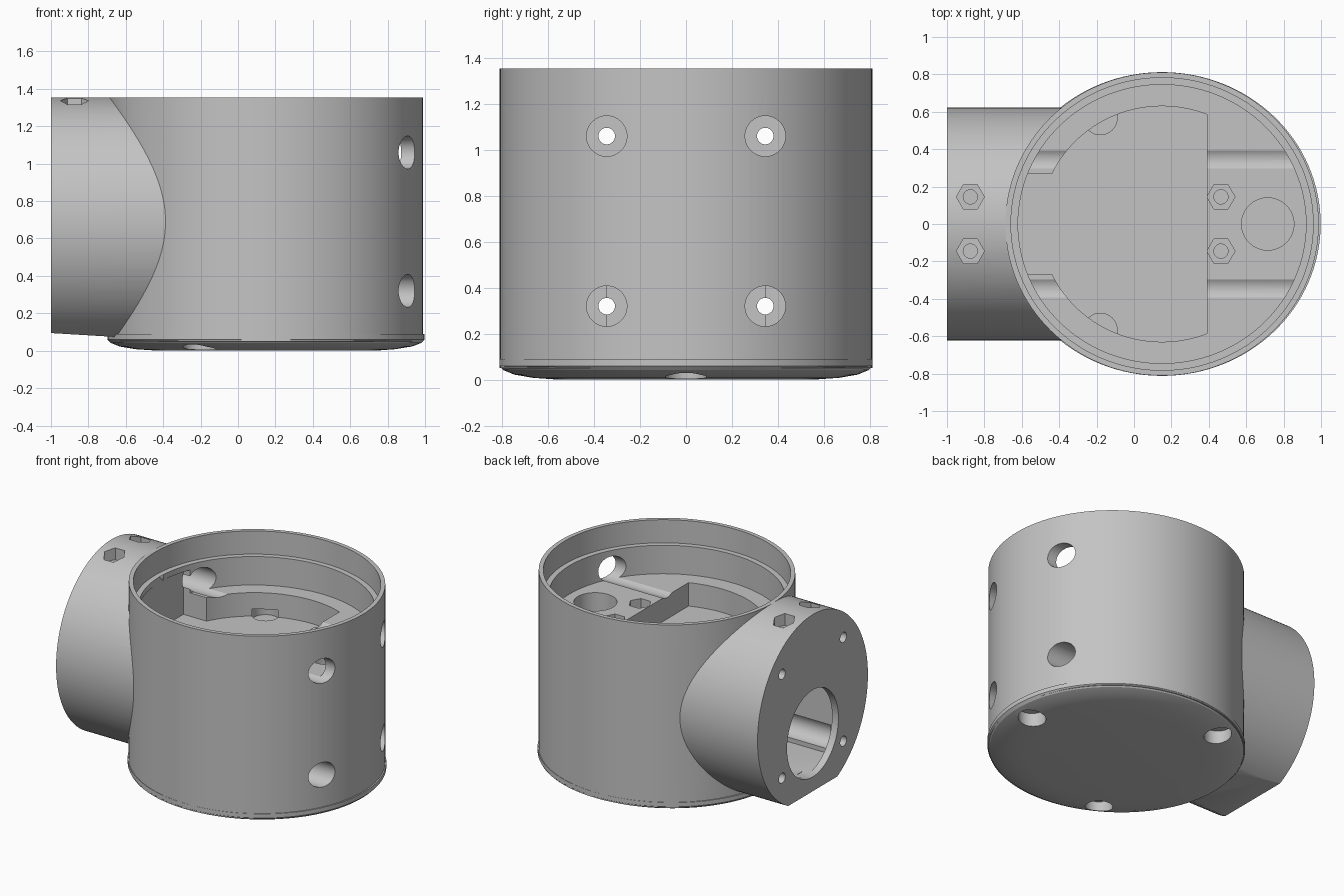
import bpy, bmesh, math
from mathutils import Matrix

old = bpy.data.objects.get("Cube")
if old:
    bpy.data.objects.remove(old, do_unlink=True)

grey = bpy.data.materials.new("plain grey")
grey.use_nodes = True
colour = (0.55, 0.55, 0.55, 1)
grey.diffuse_color = colour
grey.node_tree.nodes["Principled BSDF"].inputs["Base Color"].default_value = colour

CX, FLOOR, TOP, AXIS_Z = 0.15, 0.987, 1.355, 0.69
POCKET_Z = 0.82


def make(name, bm):
    mesh = bpy.data.meshes.new(name)
    bmesh.ops.recalc_face_normals(bm, faces=bm.faces)
    bm.to_mesh(mesh)
    bm.free()
    mesh.materials.append(grey)
    ob = bpy.data.objects.new(name, mesh)
    bpy.context.collection.objects.link(ob)
    return ob


def loft(name, rings, sides=128):
    """Stack of ellipses, each given as (x radius, y radius, z)."""
    bm = bmesh.new()
    loops = []
    for rx, ry, z in rings:
        loops.append([bm.verts.new((CX + rx * math.cos(a), ry * math.sin(a), z))
                      for a in (math.tau * i / sides for i in range(sides))])
    for low, high in zip(loops, loops[1:]):
        for i in range(sides):
            j = (i + 1) % sides
            bm.faces.new((low[i], low[j], high[j], high[i]))
    bm.faces.new(loops[0])
    bm.faces.new(loops[-1])
    return make(name, bm)


def upright(name, x, y, r, z0, z1, sides=40, turn=0):
    bm = bmesh.new()
    m = Matrix.Translation((x, y, (z0 + z1) / 2)) @ Matrix.Rotation(turn, 4, "Z")
    bmesh.ops.create_cone(bm, cap_ends=True, segments=sides, radius1=r, radius2=r,
                          depth=z1 - z0, matrix=m)
    return make(name, bm)


def lengthwise(name, x0, x1, y, z, ry, rz, sides=40):
    """Elliptical cylinder lying along x."""
    bm = bmesh.new()
    m = (Matrix.Translation(((x0 + x1) / 2, y, z)) @ Matrix.Diagonal((1, ry, rz, 1))
         @ Matrix.Rotation(math.pi / 2, 4, "Y"))
    bmesh.ops.create_cone(bm, cap_ends=True, segments=sides, radius1=1, radius2=1,
                          depth=x1 - x0, matrix=m)
    return make(name, bm)


def box(name, x0, x1, y, z0, z1, tilt=0):
    bm = bmesh.new()
    m = (Matrix.Translation(((x0 + x1) / 2, 0, (z0 + z1) / 2)) @ Matrix.Rotation(tilt, 4, "Y")
         @ Matrix.Diagonal((x1 - x0, 2 * y, z1 - z0, 1)))
    bmesh.ops.create_cube(bm, size=1, matrix=m)
    return make(name, bm)


def combine(target, tool, operation="DIFFERENCE"):
    """Apply one boolean and discard the tool."""
    mod = target.modifiers.new("combine", "BOOLEAN")
    mod.operation, mod.solver, mod.object = operation, "EXACT", tool
    bpy.context.view_layer.update()
    graph = bpy.context.evaluated_depsgraph_get()
    mesh = bpy.data.meshes.new_from_object(target.evaluated_get(graph))
    target.modifiers.clear()
    target.data = mesh
    bpy.data.objects.remove(tool, do_unlink=True)


# Drum with a rounded base that is slightly wider lengthwise
housing = loft("housing", [(0.838, 0.811, 0.05), (0.838, 0.811, TOP)])
base = [(0.68, 0), (0.82, 0.008), (0.92, 0.022), (0.98, 0.042), (1, 0.06), (1, 0.09)]
combine(housing, loft("base", [(0.848 * s, 0.812 * s, z) for s, z in base]), "UNION")

# Side tube with flattened underside
tube = lengthwise("side_tube", -1, -0.1, 0, AXIS_Z, 0.622, 0.665, 128)
combine(tube, box("underside_cut", -1.3, -0.3, 1, -0.32, 0.082, 0.06))
combine(housing, tube, "UNION")

# Open cup: rim step, then floor
combine(housing, loft("rim_bore", [(0.808, 0.782, 1.19), (0.808, 0.782, 1.5)]))
combine(housing, loft("cup_bore", [(0.77, 0.745, FLOOR), (0.77, 0.745, 1.3)]))

# Shallow round pocket with a flat side and a slot toward the tube
pocket = loft("pocket", [(0.65, 0.63, POCKET_Z), (0.65, 0.63, 1.15)])
combine(pocket, box("flat_side", 0.39, 1.2, 1, 0, 1.5))
combine(pocket, box("slot", -0.62, 0, 0.27, POCKET_Z, 1.15), "UNION")
combine(housing, pocket)

# Compartment under the pocket, reached by the bore in the tube's end wall
combine(housing, box("compartment", -0.95, 0.39, 0.345, 0.2, 0.76))
combine(housing, lengthwise("tube_bore", -1.1, -0.9, 0, 0.507, 0.29, 0.31, 64))

# Round well beside the pocket
combine(housing, upright("well", 0.715, 0, 0.14, 0.3, 1.15, 64))

# Lengthwise bolt channels, narrowing through the tube's end wall
for y in (-0.345, 0.345):
    for z in (0.32, 1.06):
        combine(housing, lengthwise("bolt_hole", -1.1, 0, y, z, 0.036, 0.036))
        combine(housing, lengthwise("bolt_channel", -0.9, 1.2, y, z, 0.088, 0.088))

# Hexagonal nut recesses on the tube and on the floor
for x, top in ((-0.875, TOP), (0.465, FLOOR)):
    for y in (-0.145, 0.145):
        combine(housing, upright("nut_hole", x, y, 0.038, top - 0.26, 1.5))
        combine(housing, upright("nut_recess", x, y, 0.075, top - 0.09, 1.5, 6, math.pi / 6))

# Three base screws: sockets underneath, shallow seats in the pocket
for k in range(3):
    a = math.tau * k / 3
    c, s = math.cos(a), math.sin(a)
    combine(housing, upright("socket", CX + 0.71 * c, 0.69 * s, 0.09, -0.1, 0.1))
    if k:
        combine(housing, upright("seat", CX + 0.66 * c, 0.655 * s, 0.09,
                                 POCKET_Z - 0.04, POCKET_Z + 0.05))

for ob in bpy.context.selected_objects:
    ob.select_set(False)
housing.select_set(True)
bpy.context.view_layer.objects.active = housing
bpy.ops.object.shade_smooth_by_angle(angle=math.radians(25))
